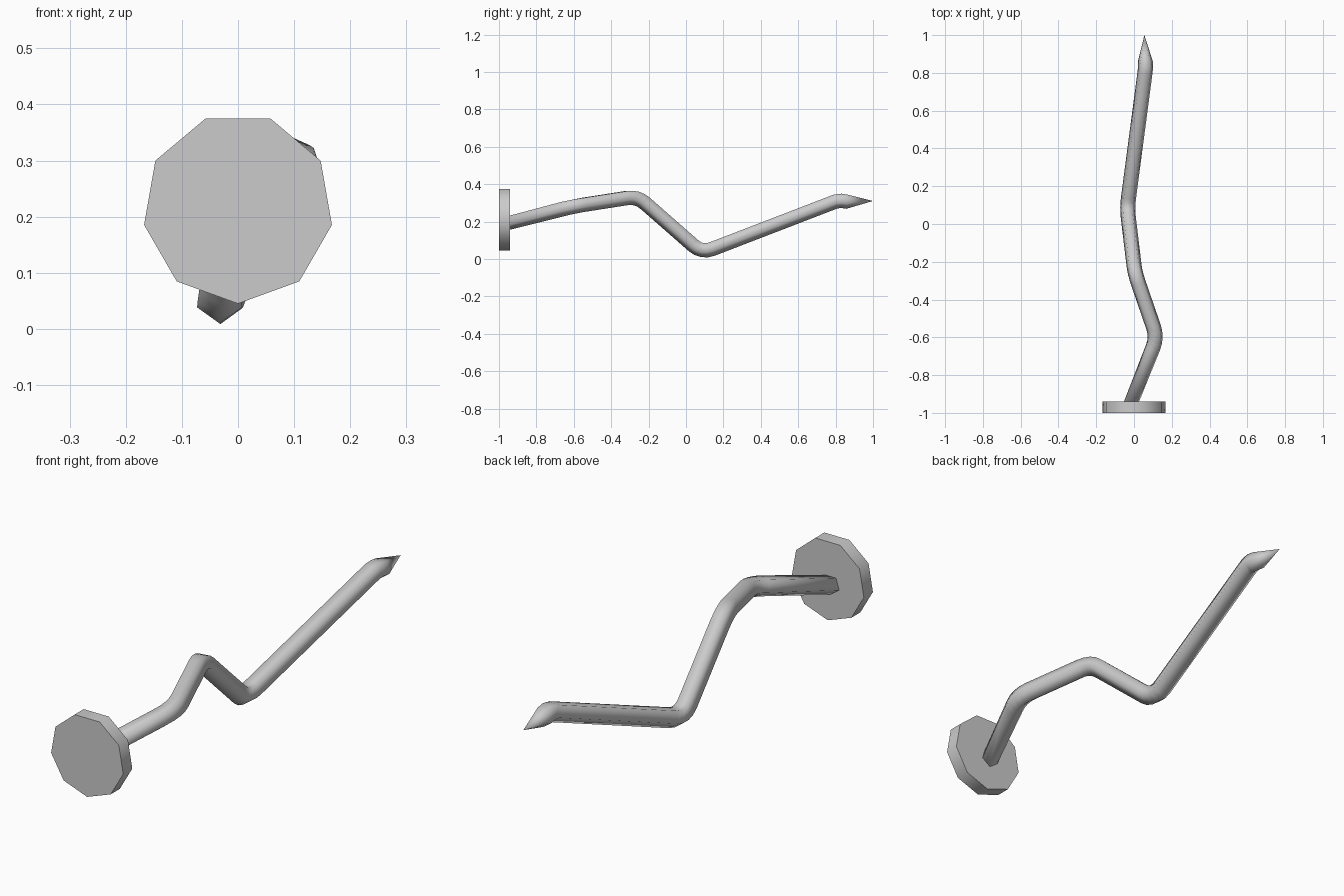
import bpy, bmesh, math
from mathutils import Vector, Matrix

if "Cube" in bpy.data.objects:
    bpy.data.objects.remove(bpy.data.objects["Cube"])

def finish(bm, name, angle):
    bmesh.ops.recalc_face_normals(bm, faces=bm.faces)
    me = bpy.data.meshes.new(name)
    bm.to_mesh(me)
    bm.free()
    ob = bpy.data.objects.new(name, me)
    bpy.context.collection.objects.link(ob)
    bpy.ops.object.select_all(action='DESELECT')
    ob.select_set(True)
    bpy.context.view_layer.objects.active = ob
    bpy.ops.object.shade_smooth_by_angle(angle=math.radians(angle))
    return ob

# nail head: nine-sided disc, one corner pointing down
bm = bmesh.new()
R, SIDES = 0.17, 9
rings = []
for y in (-1.0, -0.94):
    rings.append([bm.verts.new((R * math.sin(i * math.tau / SIDES), y,
                                0.215 - R * math.cos(i * math.tau / SIDES)))
                  for i in range(SIDES)])
bm.faces.new(rings[0])
bm.faces.new(rings[1])
for i in range(SIDES):
    j = (i + 1) % SIDES
    bm.faces.new((rings[0][i], rings[0][j], rings[1][j], rings[1][i]))
finish(bm, "nail_head", 45)

# bent shaft path: corner points, each rounded over a short distance
corners = [Vector(p) for p in ((-0.015, -0.945, 0.197), (0.122, -0.60, 0.285),
                               (0.005, -0.26, 0.338), (-0.036, 0.085, 0.036),
                               (0.062, 0.835, 0.322))]
path = [corners[0]]
for a, b, c in zip(corners, corners[1:], corners[2:]):
    p = b + (a - b).normalized() * 0.06
    q = b + (c - b).normalized() * 0.06
    for k in range(5):
        t = k / 4
        path.append(p.lerp(b, t).lerp(b.lerp(q, t), t))
path += [Vector((0.058, 0.80, 0.311)), Vector((0.061, 0.83, 0.315)),
         Vector((0.060, 0.86, 0.310))]
tip = Vector((0.055, 1.0, 0.31))

# shaft: five-sided tube with a corner facing down, ending in a point
bm = bmesh.new()
r, n = 0.042, 5
rings = []
ext = path + [tip]
for k, p in enumerate(path):
    if k == 0:
        d = Vector((0, 1, 0))
    else:
        d = ((p - ext[k - 1]).normalized() + (ext[k + 1] - p).normalized()).normalized()
    side = d.cross(Vector((0, 0, 1))).normalized()
    up = side.cross(d)
    rings.append([bm.verts.new(p + r * (side * math.sin(i * math.tau / n)
                                        - up * math.cos(i * math.tau / n)))
                  for i in range(n)])
bm.faces.new(rings[0])
for a, b in zip(rings, rings[1:]):
    for i in range(n):
        j = (i + 1) % n
        bm.faces.new((a[i], a[j], b[j], b[i]))
top = bm.verts.new(tip)
for i in range(n):
    bm.faces.new((rings[-1][i], rings[-1][(i + 1) % n], top))
finish(bm, "bent_shaft", 80)
